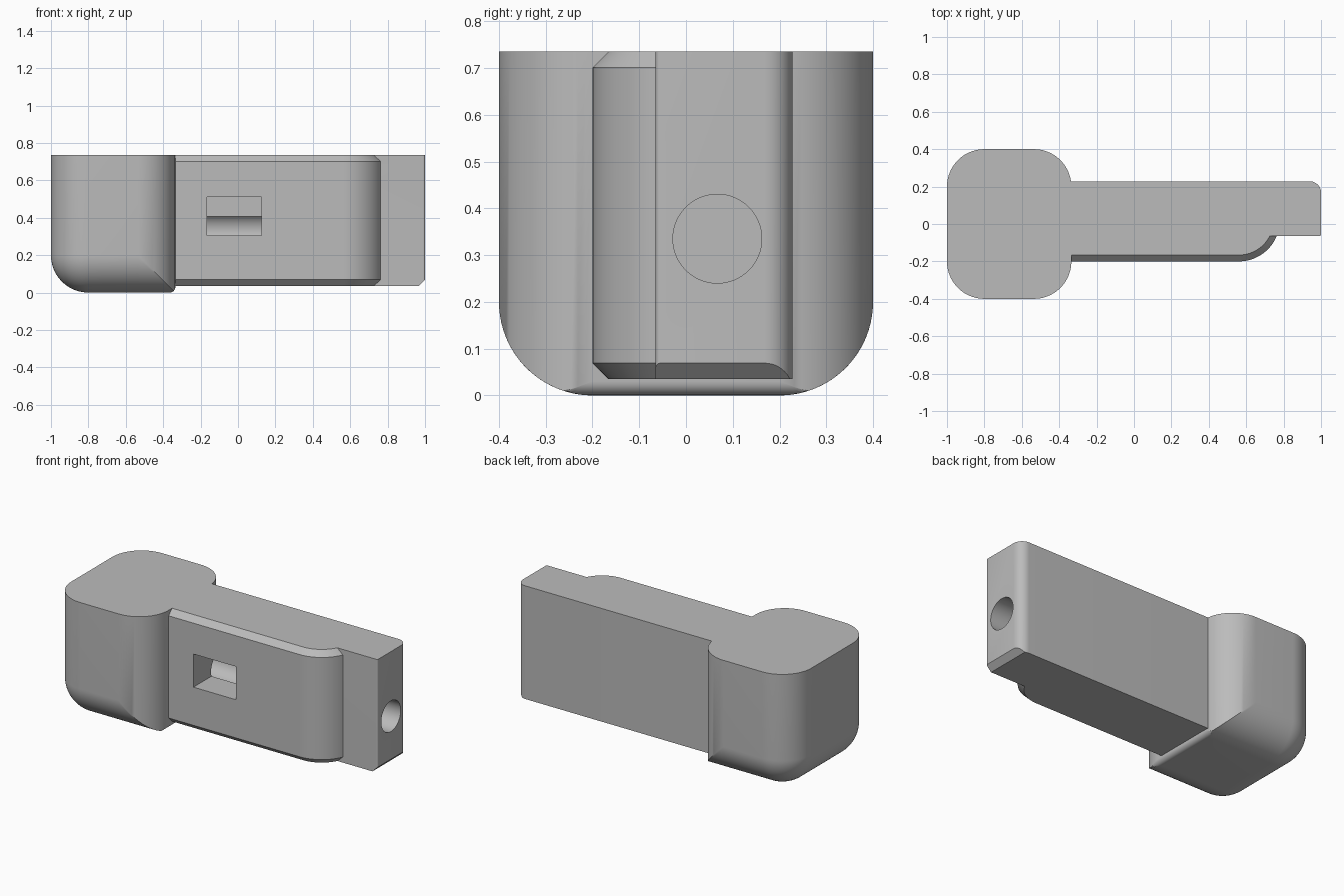
import bpy, bmesh
from math import sin, cos, pi, sqrt, acos, radians
from mathutils import Matrix

cube = bpy.data.objects.get("Cube")
if cube:
    bpy.data.objects.remove(cube, do_unlink=True)

TOP, LOW, CH = 0.735, 0.035, 0.034
grey = bpy.data.materials.new("plain grey")
grey.use_nodes = True
grey.diffuse_color = (0.5, 0.5, 0.5, 1)
for node in grey.node_tree.nodes:
    if node.type == 'BSDF_PRINCIPLED':
        node.inputs["Base Color"].default_value = grey.diffuse_color


def finish(bm, name):
    bmesh.ops.remove_doubles(bm, verts=bm.verts[:], dist=1e-5)
    bmesh.ops.recalc_face_normals(bm, faces=bm.faces[:])
    mesh = bpy.data.meshes.new(name)
    bm.to_mesh(mesh)
    bm.free()
    ob = bpy.data.objects.new(name, mesh)
    bpy.context.collection.objects.link(ob)
    mesh.materials.append(grey)
    return ob


def loft(rings):
    """Skin closed rings of points and cap both ends."""
    bm = bmesh.new()
    rows = [[bm.verts.new(p) for p in ring] for ring in rings]
    n = len(rows[0])
    for a, b in zip(rows, rows[1:]):
        for i in range(n):
            j = (i + 1) % n
            bm.faces.new((a[i], a[j], b[j], b[i]))
    bm.faces.new(rows[0][::-1])
    bm.faces.new(rows[-1])
    return bm


def arc(cx, cy, r, a0, a1, n):
    return [(cx + r * cos(a0 + (a1 - a0) * i / n),
             cy + r * sin(a0 + (a1 - a0) * i / n)) for i in range(n + 1)]


def select(ob):
    bpy.ops.object.select_all(action='DESELECT')
    ob.select_set(True)
    bpy.context.view_layer.objects.active = ob


def cut(ob, cutter):
    mod = ob.modifiers.new("cut", 'BOOLEAN')
    mod.operation = 'DIFFERENCE'
    mod.solver = 'EXACT'
    mod.object = cutter
    select(ob)
    bpy.ops.object.modifier_apply(modifier=mod.name)


# Head: rounded block, ball corners on the outer end, tight edge on the inner end
R, N, X0, X1, FILLET = 0.2, 20, -0.8, -0.535, 0.03


def head_ring(x, s, outer):
    r = s if outer else R
    t0 = 0 if outer else acos(min(1, s / R))
    over = max(0, x - (X1 + R - FILLET))
    floor = FILLET - sqrt(max(0, FILLET ** 2 - over ** 2))
    half = [(R + s, TOP)]
    for i in range(N + 1):
        t = t0 + (pi / 2 - t0) * i / N
        half.append((R + r * cos(t), max(R - r * sin(t), floor)))
    return [(x, y, z) for y, z in half] + [(x, -y, z) for y, z in half[::-1]]


angles = [pi / 2 * i / N for i in range(N + 1)]
rings = [head_ring(X0 - R * cos(a), R * sin(a), True) for a in angles]
rings += [head_ring(X1 + R * sin(a), R * cos(a), False) for a in angles]
head = finish(loft(rings), "head_block")

# Arm: long bar with a rounded back corner and a chamfer under its free end
FRONT, BACK, START = -0.065, 0.228, -0.338
plan = [(START, FRONT)] + arc(0.99, FRONT + 0.01, 0.01, -pi / 2, 0, 4)
plan += arc(0.94, BACK - 0.06, 0.06, 0, pi / 2, 12) + [(START, BACK)]
bm = loft([[(x, y, z) for x, y in plan] for z in (LOW, TOP)])
res = bmesh.ops.bisect_plane(bm, geom=bm.verts[:] + bm.edges[:] + bm.faces[:],
                             plane_co=(1, 0, LOW + CH), plane_no=(1, 0, -1),
                             clear_outer=True)
bmesh.ops.holes_fill(bm, edges=[e for e in bm.edges if e.is_boundary], sides=0)
arm = finish(bm, "arm_bar")


# Pad: raised front plate with a swept end and chamfered top and bottom edges
def pad_ring(z, inset):
    r, cx, cy = 0.22 - inset, 0.56, 0.02
    end = -acos(sqrt(1 - ((FRONT - cy) / r) ** 2))
    pts = [(X1 + R, FRONT), (X1 + R, cy - r)] + arc(cx, cy, r, -pi / 2, end, 20)
    return [(x, y, z) for x, y in pts]


pad = finish(loft([pad_ring(LOW, CH), pad_ring(LOW + CH, 0),
                   pad_ring(TOP - CH, 0), pad_ring(TOP, CH)]), "front_pad")

# Pocket through the pad into the bar
bm = bmesh.new()
bmesh.ops.create_cube(bm, size=1, matrix=Matrix.Translation((-0.02, -0.148, 0.4075))
                      @ Matrix.Diagonal((0.29, 0.304, 0.205, 1)))
pocket = finish(bm, "pocket_cutter")

# Round bore running lengthwise from the free end
bm = bmesh.new()
bmesh.ops.create_cone(bm, cap_ends=True, segments=64, radius1=0.095, radius2=0.095,
                      depth=1.42, matrix=Matrix.Translation((0.39, 0.067, 0.335))
                      @ Matrix.Rotation(pi / 2, 4, 'Y'))
bore = finish(bm, "bore_cutter")

cut(pad, pocket)
cut(arm, pocket)
cut(arm, bore)
for helper in (pocket, bore):
    bpy.data.objects.remove(helper, do_unlink=True)

for ob in (head, arm, pad):
    select(ob)
    bpy.ops.object.shade_smooth_by_angle(angle=radians(30))
